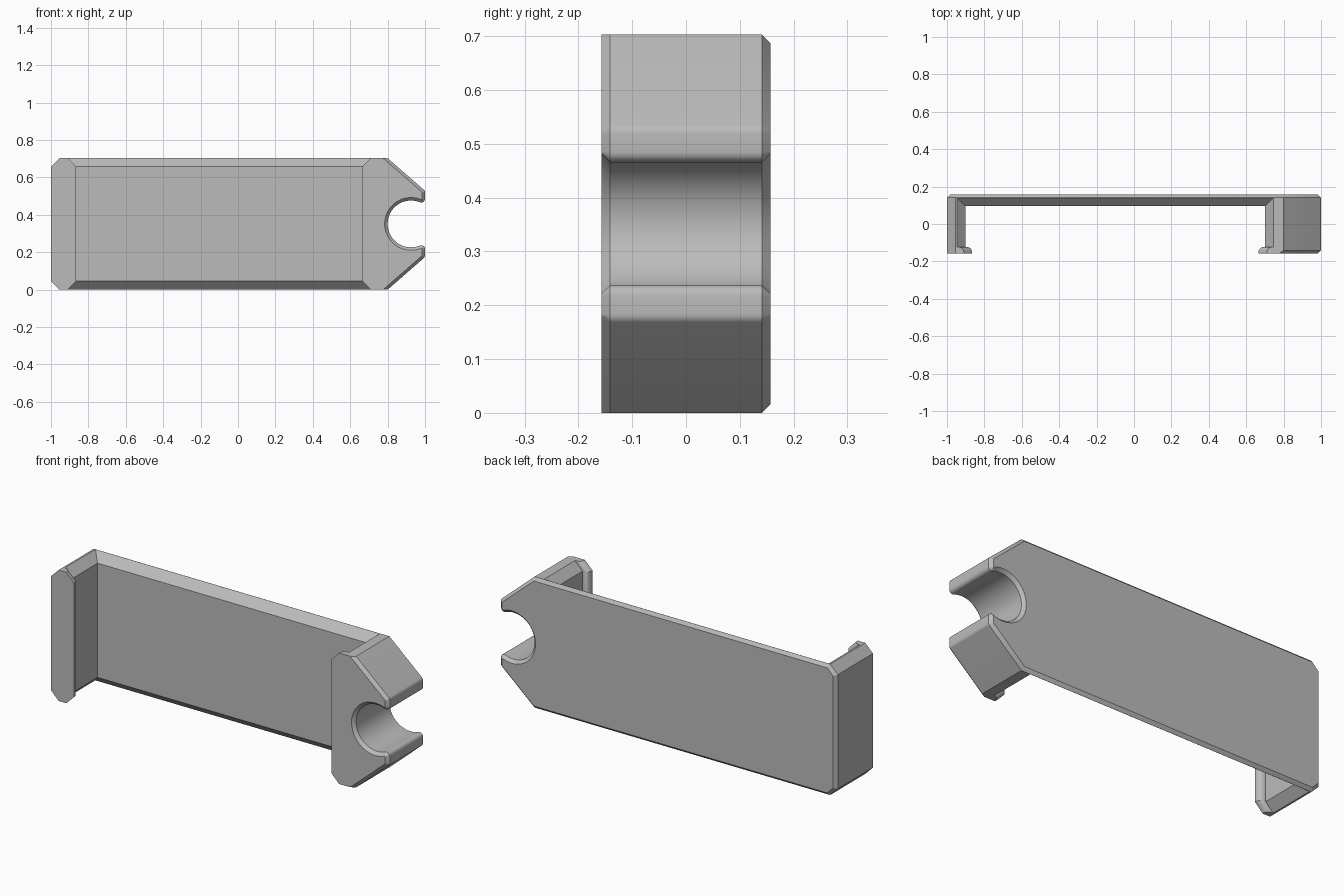
import bpy, bmesh
from math import cos, sin, radians
from mathutils import Vector

cube = bpy.data.objects.get("Cube")
if cube:
    bpy.data.objects.remove(cube)

H = 0.703          # height
D = 0.157          # half depth
C = 0.045          # large chamfer
B = 0.016          # small chamfer
MID = H / 2

grey = bpy.data.materials.new("plain grey")
grey.use_nodes = True
grey.diffuse_color = (0.5, 0.5, 0.5, 1)
grey.node_tree.nodes["Principled BSDF"].inputs["Base Color"].default_value = grey.diffuse_color


def arc(cx, cz, r, a0, a1, n):
    """Points along an arc, angles in degrees."""
    return [Vector((cx + r * cos(radians(a0 + (a1 - a0) * i / n)),
                    cz + r * sin(radians(a0 + (a1 - a0) * i / n)))) for i in range(n + 1)]


def inset(points, amount):
    """Move each edge of a counter-clockwise outline inward by amount(start, end)."""
    result = []
    for i, p in enumerate(points):
        a, b = points[i - 1], points[(i + 1) % len(points)]
        d0, d1 = (p - a).normalized(), (b - p).normalized()
        n0, n1 = Vector((-d0.y, d0.x)), Vector((-d1.y, d1.x))
        k0, k1 = amount(a, p), amount(p, b)
        det = n0.x * n1.y - n0.y * n1.x
        if abs(det) < 1e-4:
            result.append(p + n0 * k0)
        else:
            result.append(p + Vector((k0 * n1.y - k1 * n0.y, k1 * n0.x - k0 * n1.x)) / det)
    return result


def loft(name, rings):
    """Closed solid through matching rings of 3D points."""
    bm = bmesh.new()
    loops = [[bm.verts.new(p) for p in ring] for ring in rings]
    n = len(loops[0])
    for lo, hi in zip(loops, loops[1:]):
        for i in range(n):
            j = (i + 1) % n
            bm.faces.new((lo[i], lo[j], hi[j], hi[i]))
    bm.faces.new(loops[0][::-1])
    bm.faces.new(loops[-1])
    bmesh.ops.recalc_face_normals(bm, faces=bm.faces)
    mesh = bpy.data.meshes.new(name)
    bm.to_mesh(mesh)
    bm.free()
    mesh.materials.append(grey)
    obj = bpy.data.objects.new(name, mesh)
    bpy.context.collection.objects.link(obj)
    return obj


# Outer outline: chamfered end, pointed end with a snap notch
upper = arc(0.925, MID, 0.125, 180, 67.5, 20)[1:]          # notch wall
upper += arc(0.98, MID + 0.134, 0.02, 247.5, 360, 7)[1:]   # notch lip
upper += arc(0.98, MID + 0.168, 0.02, 0, 49, 4)            # rounded nose
upper += [Vector(p) for p in ((0.8, H), (-1 + C, H), (-1, H - C))]
lower = [Vector((p.x, H - p.y)) for p in reversed(upper)]
outline = lower + [Vector((0.8, MID))] + upper


def front_amount(a, b):
    return B if max(a.x, b.x) > 0.801 or min(a.x, b.x) > 0.79 else 0


front = inset(outline, front_amount)
back = inset(outline, lambda a, b: B)
body = loft("clip_cover", [[(p.x, y, p.y) for p in ring] for ring, y in
                           ((front, -D), (outline, -D + B), (outline, D - B), (back, D))])

# Channel with flared ends and rounded retaining lips
lip = arc(0.80, -0.152, 0.03, 180, 90, 6)
half = [Vector((0.765, -0.3)), Vector((0.765, -D))]
half += [Vector((p.x - 0.005, p.y)) for p in lip] + [Vector((0.8, -0.122)), Vector((0.8, 0.095))]


def channel_ring(z, flare):
    right = [(x + flare, y + (flare if y > 0 else 0)) for x, y in half]
    left = [(-x, y) for x, y in reversed(right)]
    return [(x - 0.1, y, z) for x, y in right + left]


E = 0.02
cutter = loft("channel_cutter", [channel_ring(-E, C + E), channel_ring(C, 0),
                                 channel_ring(H - C, 0), channel_ring(H + E, C + E)])
cutter.hide_render = True
cutter.hide_viewport = False

cut = body.modifiers.new("channel", 'BOOLEAN')
cut.operation = 'DIFFERENCE'
cut.solver = 'EXACT'
cut.object = cutter

# Apply the cut, drop the cutter and shade
bpy.ops.object.select_all(action='DESELECT')
body.select_set(True)
bpy.context.view_layer.objects.active = body
bpy.ops.object.modifier_apply(modifier="channel")
bpy.data.objects.remove(cutter)
bpy.ops.object.shade_smooth_by_angle(angle=radians(30))
